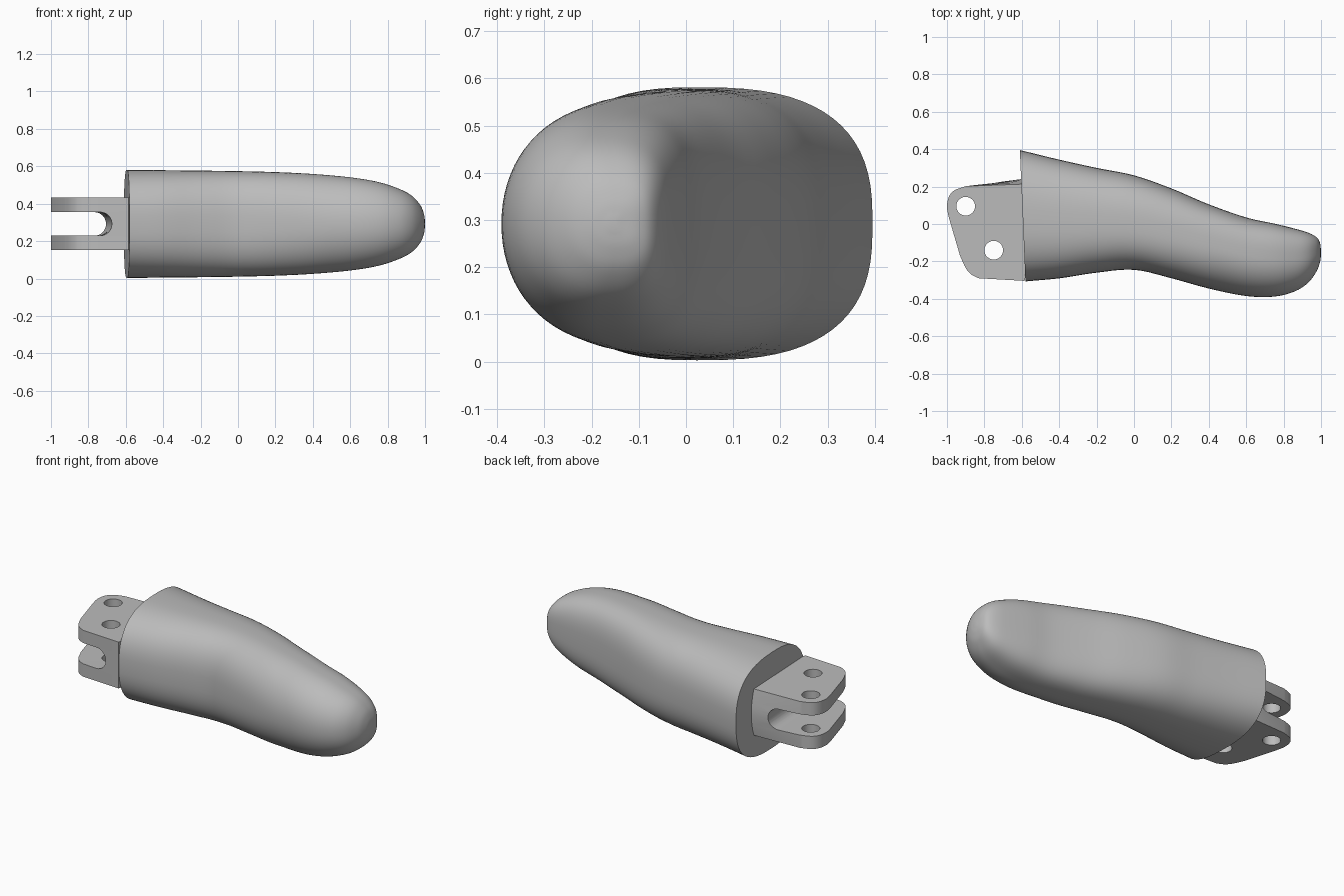
import bpy, bmesh, math
from mathutils import Vector

cube = bpy.data.objects.get("Cube")
if cube:
    bpy.data.objects.remove(cube)

MID = 0.292  # height of the symmetry plane

grey = bpy.data.materials.new("plain grey")
grey.use_nodes = True
grey.diffuse_color = (0.5, 0.5, 0.5, 1)
grey.node_tree.nodes["Principled BSDF"].inputs["Base Color"].default_value = (0.5, 0.5, 0.5, 1)


def loft(name, rings):
    """Skin a list of equal-length rings and close both ends."""
    bm = bmesh.new()
    rows = [[bm.verts.new(p) for p in ring] for ring in rings]
    n = len(rows[0])
    for a, b in zip(rows, rows[1:]):
        for i in range(n):
            j = (i + 1) % n
            bm.faces.new((a[i], a[j], b[j], b[i]))
    bm.faces.new(rows[0][::-1])
    bm.faces.new(rows[-1])
    bmesh.ops.recalc_face_normals(bm, faces=bm.faces)
    mesh = bpy.data.meshes.new(name)
    bm.to_mesh(mesh)
    bm.free()
    mesh.materials.append(grey)
    obj = bpy.data.objects.new(name, mesh)
    bpy.context.collection.objects.link(obj)
    return obj


def spline(points, steps):
    """Smooth curve through points of any dimension."""
    pts = [Vector(p) for p in points]
    pts = [2 * pts[0] - pts[1]] + pts + [2 * pts[-1] - pts[-2]]
    out = []
    for a, b, c, d in zip(pts, pts[1:], pts[2:], pts[3:]):
        for k in range(steps):
            t = k / steps
            out.append(0.5 * (2 * b + (c - a) * t + (2 * a - 5 * b + 4 * c - d) * t * t
                              + (3 * b - a - 3 * c + d) * t ** 3))
    return out + [pts[-2]]


def smooth(obj, angle):
    bpy.ops.object.select_all(action='DESELECT')
    obj.select_set(True)
    bpy.context.view_layer.objects.active = obj
    bpy.ops.object.shade_smooth_by_angle(angle=math.radians(angle))


# Fingertip: stations are x, front y, back y, half height
stations = [(-0.595, -0.307, 0.395, 0.289), (-0.4, -0.29, 0.345, 0.287),
            (-0.2, -0.26, 0.3, 0.285), (0, -0.245, 0.26, 0.282),
            (0.2, -0.29, 0.19, 0.277), (0.4, -0.345, 0.105, 0.267),
            (0.6, -0.385, 0.035, 0.249), (0.75, -0.388, 0.002, 0.224),
            (0.86, -0.36, -0.025, 0.188), (0.93, -0.315, -0.046, 0.15),
            (0.975, -0.255, -0.07, 0.1), (0.994, -0.205, -0.1, 0.053),
            (1.0, -0.165, -0.145, 0.012)]
xs = [(s[0], s[1]) for s in stations]
shape = [s[1:] for s in stations]
STEPS, SIDES = 5, 72
rings = []
for (x, _), (front, back, half) in zip(spline(xs, STEPS), spline(shape, STEPS)):
    far = min(max(x / 0.5, 0), 1)             # 0 at the joint, 1 towards the tip
    centre = front + (back - front) * (0.47 + 0.05 * far)
    fade = max(0, -x / 0.595)
    ring = []
    for i in range(SIDES):
        a = math.tau * i / SIDES
        c, s = math.cos(a), math.sin(a)
        power = 2.7 + 0.4 * far if c > 0 else 2.6 - 0.5 * far
        reach = back - centre if c > 0 else centre - front
        y = centre + reach * math.copysign(abs(c) ** (2 / power), c)
        z = MID + half * math.copysign(abs(s) ** (2 / power), s)
        ring.append((x - 0.043 * (y - 0.04) * fade ** 3, y, z))
    rings.append(ring)
fingertip = loft("fingertip", rings)
smooth(fingertip, 45)

# Hinge lug: outline seen from above, with a slightly bulging back edge
corner = spline([(-0.93, -0.17), (-0.9, -0.235), (-0.87, -0.27), (-0.83, -0.29)], 4)
nose = spline([(-0.9, 0.202), (-0.96, 0.18), (-0.99, 0.145), (-1.0, 0.09), (-0.99, 0.035)], 4)
outline = [(-0.6, 0.213)] + [tuple(p) for p in nose + corner] + [(-0.585, -0.304), (-0.56, -0.2), (-0.57, 0.18)]
layers = []
for k in range(-4, 5):
    bulge = 0.027 * (1 - (k / 4) ** 2)
    layers.append([(x, y + (bulge if i == 0 else 0), MID + 0.14 * k / 4)
                   for i, (x, y) in enumerate(outline)])
hinge_lug = loft("hinge_lug", layers)


# Cutters: two pin holes and a round-ended slot
def pin(x, y):
    return loft("pin_cutter", [[(x + 0.05 * math.cos(math.tau * i / 32),
                                 y + 0.05 * math.sin(math.tau * i / 32), z)
                                for i in range(32)] for z in (0, 0.6)])


def slot_ring(y):
    end = -0.755 - 0.06 * y
    arc = [(end + 0.063 * math.cos(t), y, MID + 0.063 * math.sin(t))
           for t in [math.pi * (k / 16 - 0.5) for k in range(17)]]
    return arc + [(-1.2, y, MID + 0.063), (-1.2, y, MID - 0.063)]


cutters = [pin(-0.9, 0.095), pin(-0.75, -0.14),
           loft("slot_cutter", [slot_ring(-0.5), slot_ring(0.5)])]
for cutter in cutters:
    cutter.hide_render = True
    mod = hinge_lug.modifiers.new("cut", 'BOOLEAN')
    mod.operation = 'DIFFERENCE'
    mod.solver = 'EXACT'
    mod.object = cutter

# Apply the cuts and drop the cutters
bpy.context.view_layer.update()
graph = bpy.context.evaluated_depsgraph_get()
cut_mesh = bpy.data.meshes.new_from_object(hinge_lug.evaluated_get(graph))
hinge_lug.modifiers.clear()
hinge_lug.data = cut_mesh
for cutter in cutters:
    bpy.data.objects.remove(cutter)
smooth(hinge_lug, 35)
